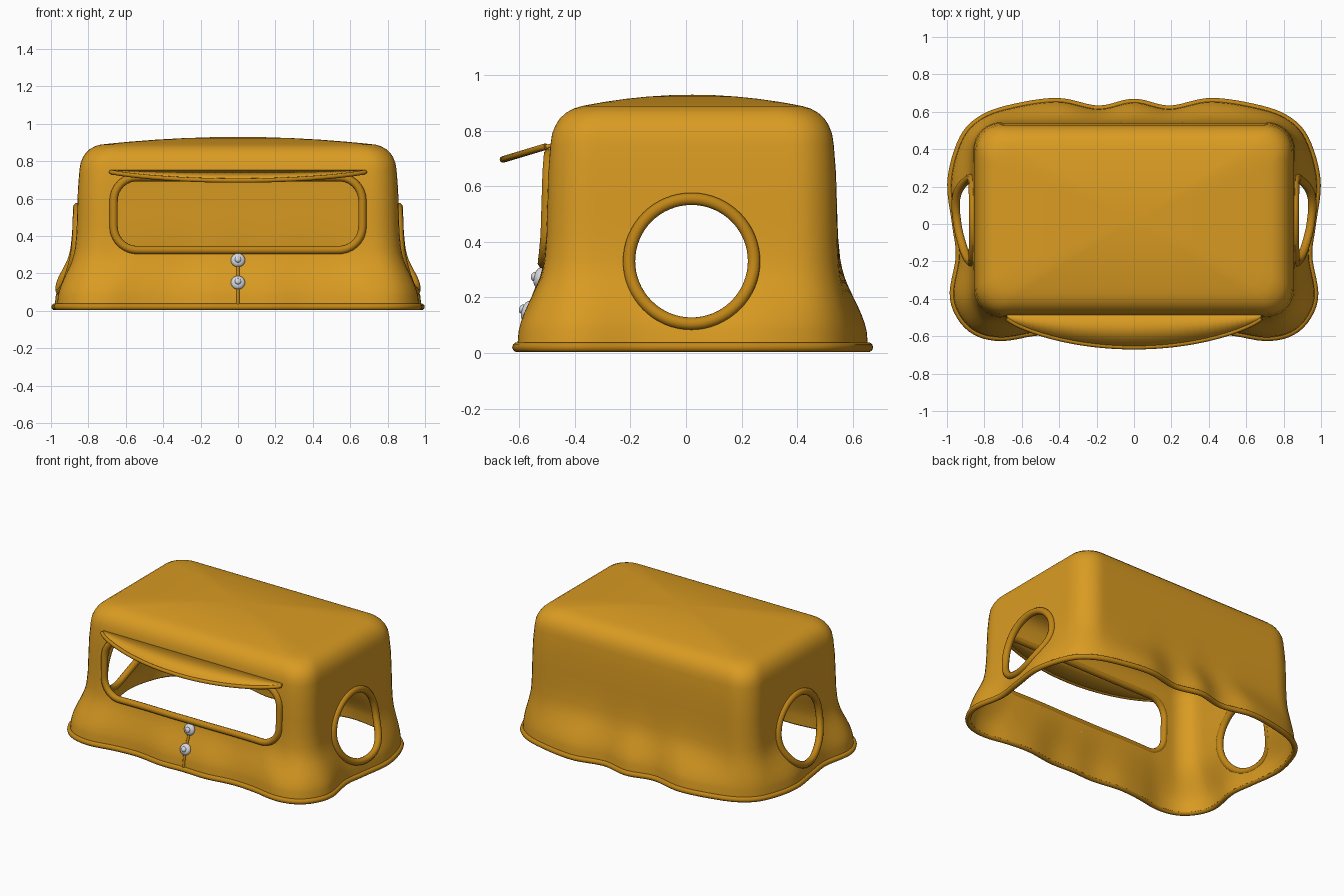
import bpy, bmesh, math
from mathutils import Vector
from mathutils.bvhtree import BVHTree

if "Cube" in bpy.data.objects:
    bpy.data.objects.remove(bpy.data.objects["Cube"])


def material(name, color, metallic=0.0):
    m = bpy.data.materials.new(name)
    m.use_nodes = True
    m.diffuse_color = (*color, 1)
    bsdf = m.node_tree.nodes["Principled BSDF"]
    bsdf.inputs["Base Color"].default_value = (*color, 1)
    return m


FABRIC = material("mustard fabric", (0.70, 0.33, 0.016))
PIPING = material("dark mustard piping", (0.53, 0.235, 0.008))
METAL = material("pale snap metal", (0.66, 0.68, 0.73))
CENTER = Vector((0, 0.022))


def activate(obj):
    bpy.ops.object.select_all(action='DESELECT')
    obj.select_set(True)
    bpy.context.view_layer.objects.active = obj


def finish(name, bm, mat=None, smooth=True):
    bmesh.ops.recalc_face_normals(bm, faces=bm.faces)
    mesh = bpy.data.meshes.new(name)
    bm.to_mesh(mesh)
    bm.free()
    obj = bpy.data.objects.new(name, mesh)
    bpy.context.collection.objects.link(obj)
    if mat:
        mesh.materials.append(mat)
    if smooth:
        activate(obj)
        bpy.ops.object.shade_smooth_by_angle(angle=math.radians(45))
    return obj


def apply(obj, kind, **settings):
    mod = obj.modifiers.new(kind, kind)
    for key, value in settings.items():
        setattr(mod, key, value)
    activate(obj)
    bpy.ops.object.modifier_apply(modifier=mod.name)


def tube(name, points, radius, mat, cyclic=True):
    curve = bpy.data.curves.new(name, 'CURVE')
    curve.dimensions = '3D'
    curve.bevel_depth = radius
    curve.bevel_resolution = 3
    curve.use_fill_caps = True
    spline = curve.splines.new('POLY')
    spline.points.add(len(points) - 1)
    for sp, p in zip(spline.points, points):
        sp.co = (*p, 1)
    spline.use_cyclic_u = cyclic
    obj = bpy.data.objects.new(name, curve)
    bpy.context.collection.objects.link(obj)
    curve.materials.append(mat)
    activate(obj)
    bpy.ops.object.convert(target='MESH')
    bpy.ops.object.shade_smooth_by_angle(angle=math.radians(60))


def rounded_rect(hx, hy, r, n):
    """Evenly spaced points around a rounded rectangle."""
    dense = []
    corners = [(1, 1), (-1, 1), (-1, -1), (1, -1)]
    for q, (sx, sy) in enumerate(corners):
        for i in range(13):
            a = math.pi / 2 * (q + i / 12)
            dense.append(Vector((sx * (hx - r) + r * math.cos(a),
                                 sy * (hy - r) + r * math.sin(a))))
    dense.append(dense[0])
    lengths = [(b - a).length for a, b in zip(dense, dense[1:])]
    step, out, k, start = sum(lengths) / n, [], 0, 0.0
    for i in range(n):
        while start + lengths[k] < i * step:
            start += lengths[k]
            k += 1
        out.append(dense[k].lerp(dense[k + 1], (i * step - start) / lengths[k]))
    return out


def smooth_loop(pts, n=8):
    out = []
    for i in range(len(pts)):
        a, b, c, d = (pts[(i + k) % len(pts)] for k in (-1, 0, 1, 2))
        for j in range(n):
            t = j / n
            out.append(0.5 * (2 * b + (c - a) * t + (2 * a - 5 * b + 4 * c - d) * t * t
                              + (3 * b - a - 3 * c + d) * t ** 3))
    return out


# Wavy hem outline, from back centre to front centre, then mirrored
half = [(0, .652), (.19, .615), (.41, .656), (.66, .62), (.82, .56), (.92, .45),
        (.98, .23), (.955, 0), (.935, -.17), (.968, -.38), (.92, -.51), (.83, -.585),
        (.7, -.608), (.53, -.58), (.36, -.57), (.17, -.595), (0, -.59)]
outline = [Vector(p) for p in half] + [Vector((-x, y)) for x, y in half[-2:0:-1]]
polar = sorted((math.atan2(p.y, p.x), p.length)
               for p in (q - CENTER for q in smooth_loop(outline)))
polar = [(polar[-1][0] - math.tau, polar[-1][1])] + polar + [(polar[0][0] + math.tau, polar[0][1])]


def hem_radius(angle):
    for (a, ra), (b, rb) in zip(polar, polar[1:]):
        if a <= angle <= b:
            return ra + (rb - ra) * (angle - a) / max(b - a, 1e-6)


def ring(z, flare, inset, n=176):
    out = []
    for p in rounded_rect(.86 - inset, .522 - inset, .15 - inset * .4, n):
        r = p.length
        r2 = r + flare * (hem_radius(math.atan2(p.y, p.x)) - r)
        p = p * (r2 / r) + CENTER
        out.append(Vector((p.x, p.y, z)))
    return out


# Cover shell: flared skirt, straight walls, rounded shoulder, crowned top
levels = [(.02, 1, 0), (.08, .95, 0), (.11, .88, 0), (.14, .78, 0), (.17, .66, 0), (.2, .53, 0),
          (.235, .38, 0), (.27, .25, 0), (.305, .16, 0), (.34, .1, 0), (.42, .03, 0), (.52, 0, 0),
          (.65, 0, .004), (.75, 0, .012), (.79, 0, .018), (.82, 0, .03), (.845, 0, .046),
          (.865, 0, .068), (.88, 0, .095), (.889, 0, .125)]
rings = [ring(*level) for level in levels]
shoulder = rings[-1]
for s in (.92, .8, .6, .4, .2):
    rings.append([Vector((p.x * s, CENTER.y + (p.y - CENTER.y) * s, .889 + .041 * (1 - s ** 2)))
                  for p in shoulder])
bm = bmesh.new()
loops = [[bm.verts.new(p) for p in r] for r in rings]
for lo, hi in zip(loops, loops[1:]):
    for i in range(len(lo)):
        j = (i + 1) % len(lo)
        bm.faces.new((lo[i], lo[j], hi[j], hi[i]))
tip = bm.verts.new((0, CENTER.y, .93))
for i, v in enumerate(loops[-1]):
    bm.faces.new((v, loops[-1][(i + 1) % len(loops[-1])], tip))
bm.normal_update()
surface = BVHTree.FromBMesh(bm)
shell = finish("cover_shell", bm, FABRIC, smooth=False)
apply(shell, 'SOLIDIFY', thickness=.018, offset=-1)


def project(origin, direction):
    return surface.ray_cast(Vector(origin), Vector(direction))[0]


def prism(name, loop, offset):
    """Closed prism swept from a loop, used as a cutter."""
    bm = bmesh.new()
    face = bm.faces.new([bm.verts.new(p) for p in loop])
    new = bmesh.ops.extrude_face_region(bm, geom=[face])["geom"]
    bmesh.ops.translate(bm, vec=offset, verts=[v for v in new if isinstance(v, bmesh.types.BMVert)])
    return finish(name, bm, smooth=False)


# Openings: front window and round side holes
window = [(p.x, p.y + .52) for p in rounded_rect(.665, .195, .125, 120)]
circle = [(.02 + .225 * math.cos(a), .33 + .225 * math.sin(a))
          for a in (math.tau * i / 64 for i in range(64))]
cutters = [prism("window_cutter", [(x, -1, z) for x, z in window], (0, .8, 0)),
           prism("side_cutter", [(-1.3, y, z) for y, z in circle], (2.6, 0, 0))]
for cutter in cutters:
    apply(shell, 'BOOLEAN', object=cutter, operation='DIFFERENCE', solver='EXACT')
    bpy.data.objects.remove(cutter)
activate(shell)
bpy.ops.object.shade_smooth_by_angle(angle=math.radians(40))

# Piping around the hem and openings
tube("hem_piping", ring(.021, 1, 0), .018, PIPING)
tube("window_piping", [project((x, -2, z), (0, 1, 0)) for x, z in window], .022, PIPING)
for side, name in ((1, "left"), (-1, "right")):
    tube(name + "_hole_piping",
         [project((side * 2, y, z), (-side, 0, 0)) for y, z in circle], .023, PIPING)

# Curved visor over the window, with piped outer edge
bm = bmesh.new()
edge, rows = [], []
for i in range(49):
    u = math.sin(math.pi / 2 * (i / 24 - 1))
    depth = .155 * max(1 - u * u, 0) ** .8 + .012
    tip = Vector((.68 * u, -.492 - depth, .747 - .3 * depth))
    edge.append(tip)
    rows.append((bm.verts.new((.68 * u, -.485, .747)), bm.verts.new(tip)))
for a, b in zip(rows, rows[1:]):
    bm.faces.new((a[0], a[1], b[1], b[0]))
visor = finish("visor", bm, FABRIC)
apply(visor, 'SOLIDIFY', thickness=.014, offset=0)
tube("visor_piping", edge, .012, PIPING, cyclic=False)

# Front seam and two snap buttons
seam = [project((0, -2, .03 + .022 * i), (0, 1, 0)) for i in range(13)]
tube("front_seam", seam, .009, PIPING, cyclic=False)
for name, z in (("upper", .27), ("lower", .15)):
    spot, normal = surface.ray_cast(Vector((0, -2, z)), Vector((0, 1, 0)))[:2]
    if normal.y > 0:
        normal = -normal
    bm = bmesh.new()
    for radius, height, lift in ((.038, .022, .004), (.017, .012, .024)):
        made = bmesh.ops.create_uvsphere(bm, u_segments=24, v_segments=12, radius=1)["verts"]
        bmesh.ops.scale(bm, vec=(radius, radius, height), verts=made)
        bmesh.ops.translate(bm, vec=(0, 0, lift), verts=made)
    bmesh.ops.transform(bm, matrix=normal.to_track_quat('Z', 'Y').to_matrix().to_4x4(), verts=bm.verts)
    bmesh.ops.translate(bm, vec=spot, verts=bm.verts)
    finish(name + "_snap", bm, METAL)
